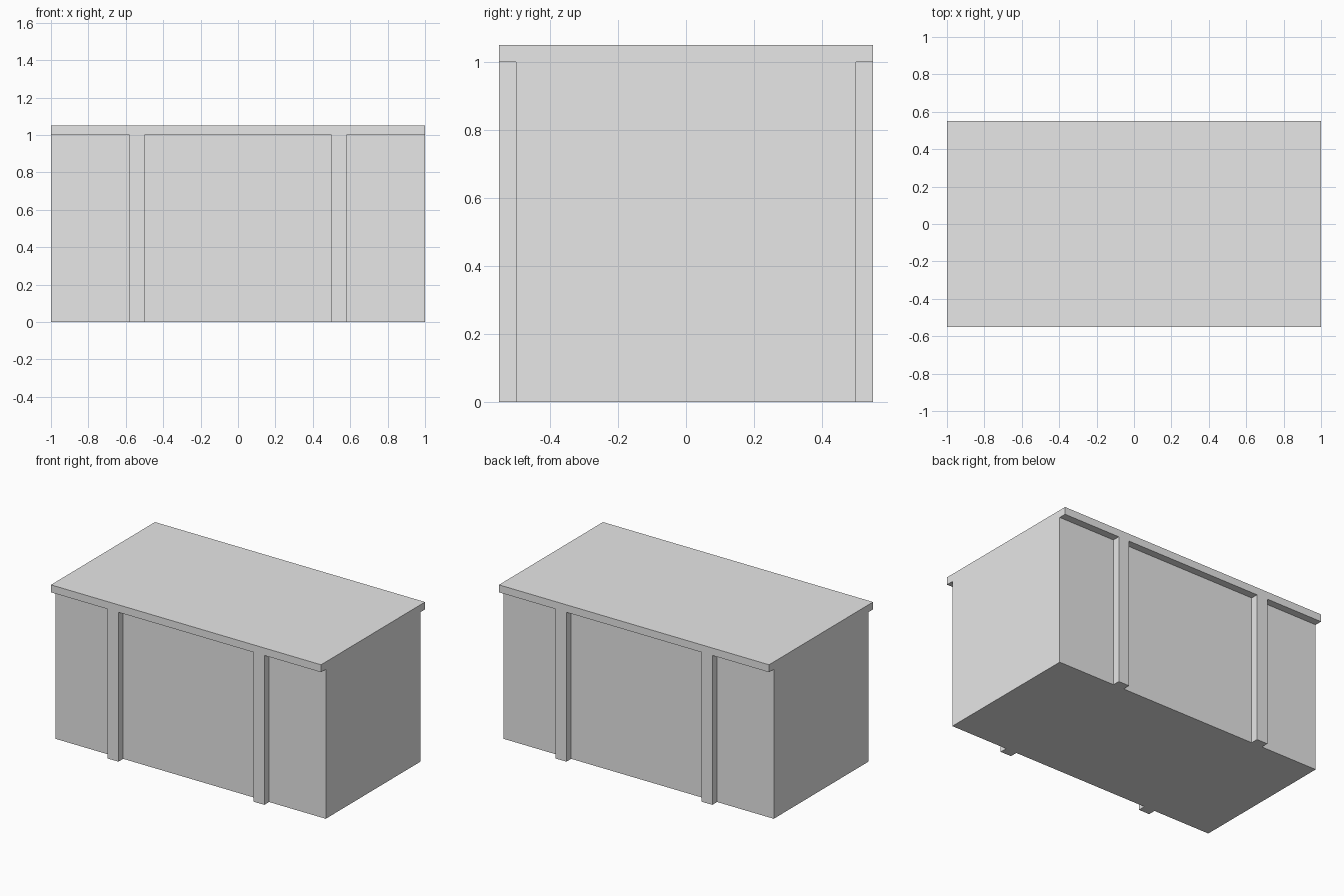
import bpy
from mathutils import Matrix, Vector
import bmesh

if "Cube" in bpy.data.objects:
    bpy.data.objects.remove(bpy.data.objects["Cube"], do_unlink=True)

# Main dimensions
HALF_LENGTH = 1.0
BODY_HALF_DEPTH = 0.5
LID_HALF_DEPTH = 0.55
BODY_TOP = 1.0
LID_TOP = 1.05
POST_INNER, POST_OUTER = 0.5, 0.58

grey = bpy.data.materials.new("plain_grey")
grey.use_nodes = True
colour = (0.8, 0.8, 0.8, 1)
grey.diffuse_color = colour
grey.node_tree.nodes["Principled BSDF"].inputs["Base Color"].default_value = colour


def box(name, low, high):
    """Add a flat-shaded box between two opposite corners."""
    low, high = Vector(low), Vector(high)
    size = high - low
    bm = bmesh.new()
    place = Matrix.Translation((low + high) / 2) @ Matrix.Diagonal((*size, 1))
    bmesh.ops.create_cube(bm, size=1, matrix=place)
    mesh = bpy.data.meshes.new(name)
    bm.to_mesh(mesh)
    bm.free()
    mesh.materials.append(grey)
    obj = bpy.data.objects.new(name, mesh)
    bpy.context.collection.objects.link(obj)
    return obj


# Solid body and overhanging lid
box("body", (-HALF_LENGTH, -BODY_HALF_DEPTH, 0),
    (HALF_LENGTH, BODY_HALF_DEPTH, BODY_TOP))
box("lid", (-HALF_LENGTH, -LID_HALF_DEPTH, BODY_TOP),
    (HALF_LENGTH, LID_HALF_DEPTH, LID_TOP))

# Four upright posts, flush with the lid edges
for side, sx in (("left", 1), ("right", -1)):
    for end, sy in (("front", -1), ("back", 1)):
        xs = sorted((sx * POST_INNER, sx * POST_OUTER))
        ys = sorted((sy * BODY_HALF_DEPTH, sy * LID_HALF_DEPTH))
        box(f"{end}_{side}_post", (xs[0], ys[0], 0), (xs[1], ys[1], BODY_TOP))
